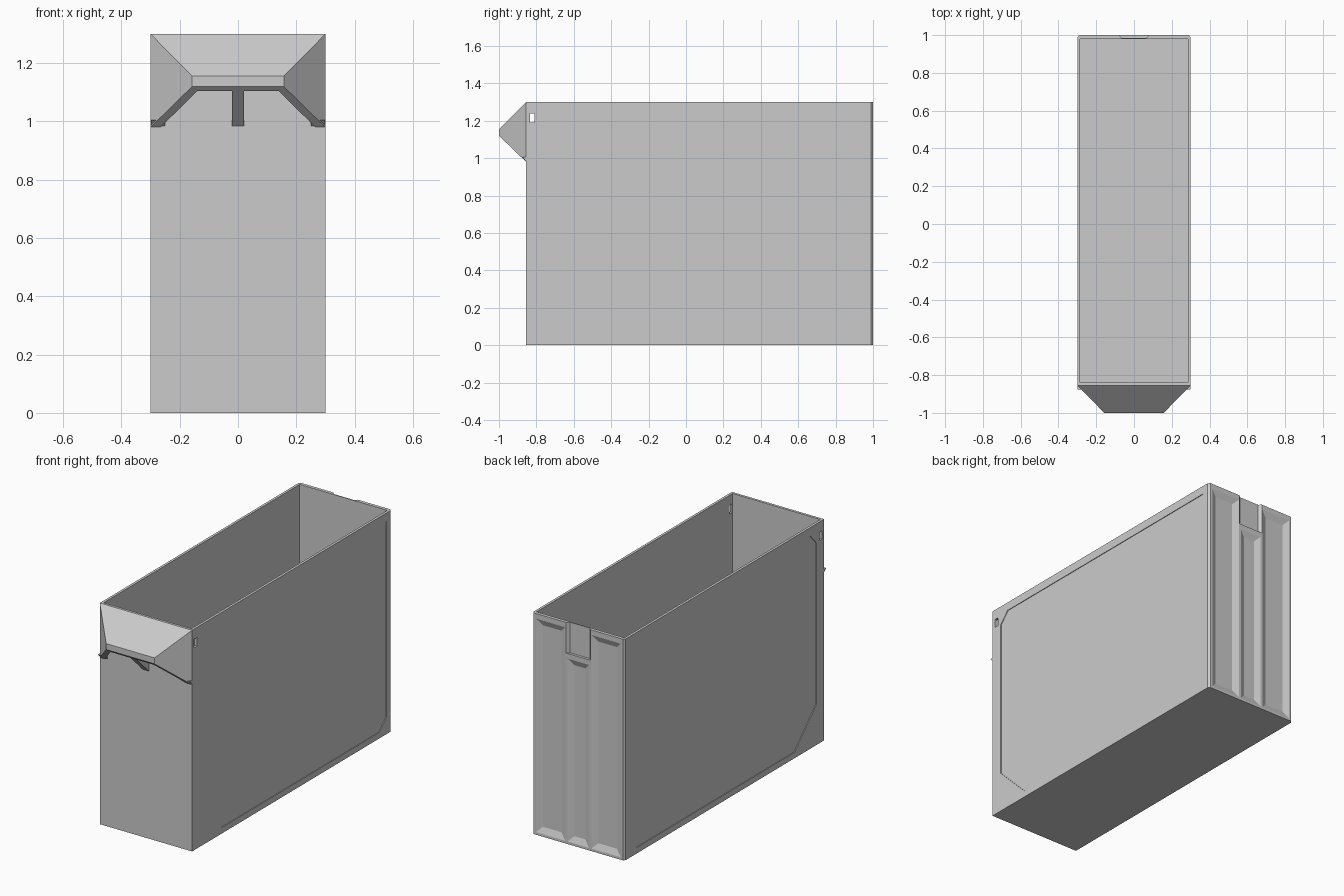
import bpy, bmesh

if "Cube" in bpy.data.objects:
    bpy.data.objects.remove(bpy.data.objects["Cube"])


def hull(name, pts):
    """Closed convex solid around a few points."""
    bm = bmesh.new()
    for p in pts:
        bm.verts.new(p)
    res = bmesh.ops.convex_hull(bm, input=bm.verts)
    loose = [v for v in bm.verts if not v.link_faces]
    bmesh.ops.delete(bm, geom=loose, context='VERTS')
    bmesh.ops.dissolve_limit(bm, angle_limit=0.002, verts=bm.verts, edges=bm.edges)
    bmesh.ops.recalc_face_normals(bm, faces=bm.faces)
    me = bpy.data.meshes.new(name)
    bm.to_mesh(me)
    bm.free()
    ob = bpy.data.objects.new(name, me)
    bpy.context.collection.objects.link(ob)
    return ob


def box(name, x0, x1, y0, y1, z0, z1):
    return hull(name, [(x, y, z) for x in (x0, x1) for y in (y0, y1) for z in (z0, z1)])


def cut(target, cutter):
    """Subtract cutter from target and remove it."""
    cutter.hide_render = True
    m = target.modifiers.new("cut", 'BOOLEAN')
    m.operation = 'DIFFERENCE'
    m.solver = 'EXACT'
    m.object = cutter
    bpy.context.view_layer.objects.active = target
    bpy.ops.object.modifier_apply(modifier=m.name)
    bpy.data.objects.remove(cutter)


FRONT, TOP = -0.855, 1.3

# open box with slightly chamfered rear corners
plan = [(s * x, y) for s in (-1, 1) for x, y in ((0.3, FRONT), (0.3, 0.988), (0.29, 1.0))]
bin_body = hull("bin_body", [(x, y, z) for x, y in plan for z in (0, TOP)])
cut(bin_body, box("cavity", -0.285, 0.285, -0.84, 0.98, 0.015, TOP + 0.1))

# shallow panels on both sides
panel = [(-0.785, 0.24), (-0.58, 0.035), (0.885, 0.035), (0.95, 0.1),
         (0.95, 1.25), (-0.725, 1.25), (-0.785, 1.185)]
for s in (-1, 1):
    cut(bin_body, hull("panel_cutter", [(s * x, y, z) for y, z in panel for x in (0.296, 0.33)]))

# small slot through both sides
cut(bin_body, box("slot_cutter", -0.4, 0.4, -0.835, -0.81, 1.19, 1.24))


# bevelled channels in the rear wall
def channel(x0, x1, z0, z1, inset=0.035, floor=0.985):
    pts = []
    for y, i in ((1.0, 0), (floor, inset)):
        pts += [(x, y, z) for x in (x0 + i, x1 - i) for z in (z0 + i, z1 - i)]
    pts += [(x, 1.02, z) for x in (x0, x1) for z in (z0, z1)]
    return hull("channel_cutter", pts)


for x0, x1, top in ((-0.275, -0.085, 1.27), (-0.07, 0.07, 1.09), (0.085, 0.275, 1.27)):
    cut(bin_body, channel(x0, x1, 0.015, top))

# label notch at the top of the rear wall
cut(bin_body, hull("notch_cutter", [(s * x, y, z) for s in (-1, 1) for z in (1.12, TOP + 0.1)
                                    for x, y in ((0.065, 0.985), (0.08, 1.0), (0.08, 1.02))]))

# tapered hood handle on the front, hollow and open below
rings = [(FRONT, 0.3, 0.98, TOP), (-0.985, 0.172, 1.106, 1.17), (-1.0, 0.157, 1.12, 1.155)]
handle = hull("front_handle", [(s * hw, y, z) for y, hw, a, b in rings
                               for s in (-1, 1) for z in (a, b)])
inner = [(FRONT + 0.03, 0.295, 0.8, 1.3), (-0.983, 0.14, 0.8, 1.14)]
cut(handle, hull("handle_cutter", [(s * hw, y, z) for y, hw, a, b in inner
                                   for s in (-1, 1) for z in (a, b)]))

# small feet where the handle meets the front
for s, side in ((-1, "left"), (1, "right")):
    hull("handle_foot_" + side, [(s * x, y, z) for x in (0.25, 0.299)
                                 for y, z in ((FRONT + 0.005, 0.98), (FRONT + 0.005, 1.005),
                                              (-0.875, 1.005))])

# central support rib under the handle
rib = [(FRONT + 0.005, 0.98), (-0.99, 1.115), (-0.99, 1.135), (FRONT + 0.005, 1.27)]
hull("handle_rib", [(x, y, z) for x in (-0.02, 0.02) for y, z in rib])
